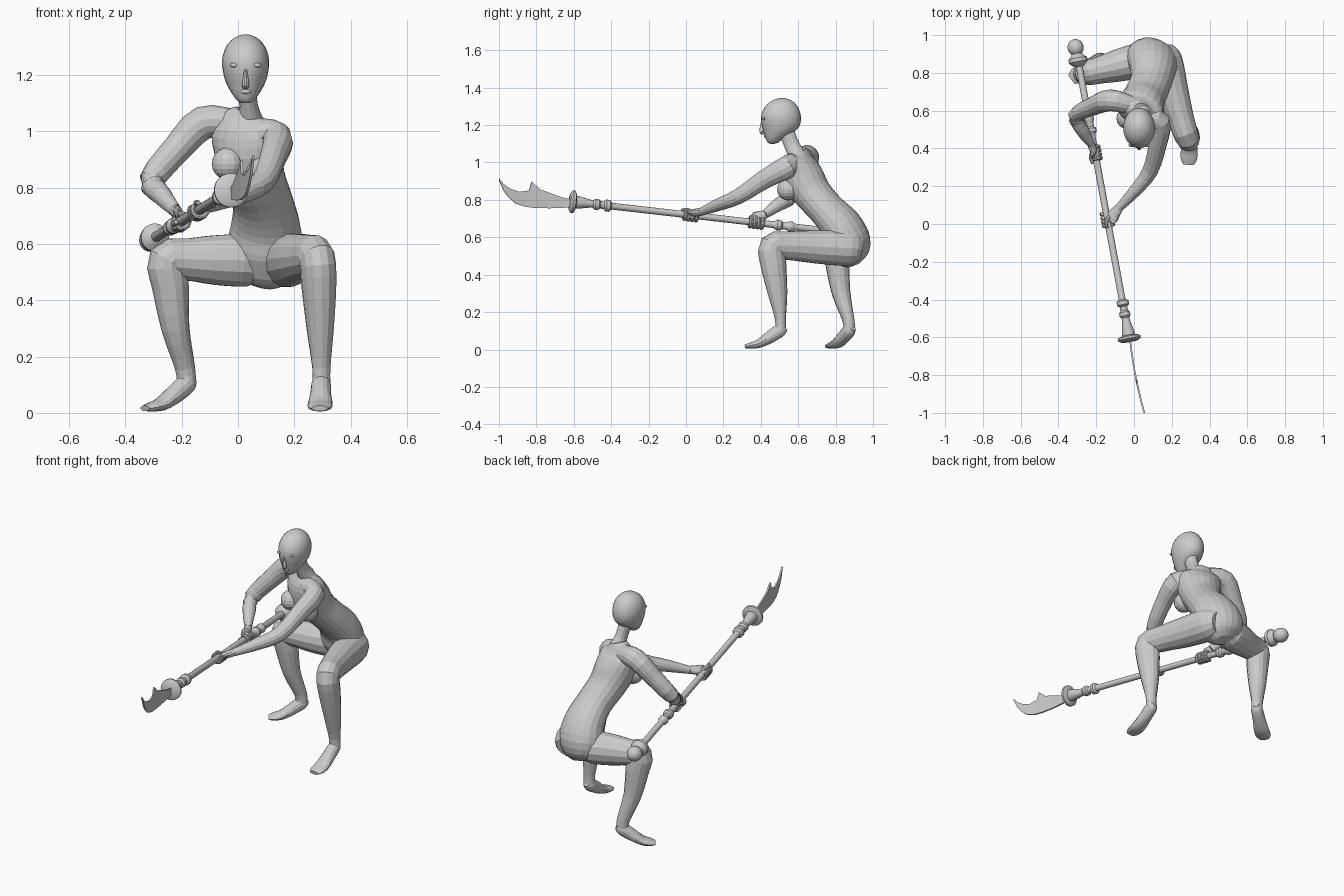
import bpy, bmesh, math
from mathutils import Vector, Matrix


def finish(name, bm, smooth=None):
    bmesh.ops.recalc_face_normals(bm, faces=bm.faces)
    me = bpy.data.meshes.new(name)
    bm.to_mesh(me)
    bm.free()
    ob = bpy.data.objects.new(name, me)
    bpy.context.collection.objects.link(ob)
    if smooth:
        bpy.ops.object.select_all(action='DESELECT')
        ob.select_set(True)
        bpy.context.view_layer.objects.active = ob
        bpy.ops.object.shade_smooth_by_angle(angle=math.radians(smooth))
    return ob


def catmull(pts, k):
    out = []
    for i in range(len(pts) - 1):
        p0, p1 = pts[max(i - 1, 0)], pts[i]
        p2, p3 = pts[i + 1], pts[min(i + 2, len(pts) - 1)]
        for j in range(k):
            t = j / k
            out.append([0.5 * (2 * b + (c - a) * t + (2 * a - 5 * b + 4 * c - d) * t * t
                               + (3 * b - a - 3 * c + d) * t ** 3)
                        for a, b, c, d in zip(p0, p1, p2, p3)])
    return out + [list(pts[-1])]


def tube(name, pts, side, n=14, k=3, axis=None, smooth=None):
    """Skin elliptical rings (x, y, z, half width, half depth) along a curved path."""
    pts = catmull(pts, k)
    bm = bmesh.new()
    rings = []
    for i, p in enumerate(pts):
        c = Vector(p[:3])
        t = Vector(axis) if axis else (Vector(pts[min(i + 1, len(pts) - 1)][:3])
                                       - Vector(pts[max(i - 1, 0)][:3]))
        t.normalize()
        a = Vector(side)
        a = (a - t * a.dot(t)).normalized()
        b = t.cross(a)
        rings.append([bm.verts.new(c + a * p[3] * math.cos(w) + b * p[4] * math.sin(w))
                      for w in (2 * math.pi * j / n for j in range(n))])
    for r, s in zip(rings, rings[1:]):
        for j in range(n):
            bm.faces.new((r[j], r[(j + 1) % n], s[(j + 1) % n], s[j]))
    bm.faces.new(rings[0])
    bm.faces.new(rings[-1])
    return finish(name, bm, smooth)


def ball(name, c, scale, rot=Matrix(), smooth=None):
    bm = bmesh.new()
    bmesh.ops.create_uvsphere(bm, u_segments=16, v_segments=10, radius=1,
                              matrix=Matrix.Translation(c) @ rot @ Matrix.Diagonal((*scale, 1)))
    return finish(name, bm, smooth)


# torso, leaning forward and turned towards the weapon
tube("torso", [(.085, .895, .455, .05, .04), (.09, .885, .49, .11, .085), (.095, .87, .57, .14, .115),
               (.10, .83, .66, .128, .108), (.09, .755, .745, .112, .095), (.06, .68, .83, .112, .10),
               (.04, .63, .91, .122, .11), (.03, .605, .99, .13, .09), (.03, .60, 1.04, .10, .06),
               (.038, .595, 1.07, .05, .045)], (1, -.4, -.25), n=20)
for tag, c in (("right", (-.035, .56, .885)), ("left", (.085, .545, .855))):
    ball(tag + "_breast", c, (.058, .058, .058))

# neck and head
tube("neck", [(.045, .6, 1.03, .05, .05), (.038, .567, 1.09, .033, .042), (.03, .54, 1.16, .035, .042)], (1, 0, 0))
tube("head", [(.027, .462, 1.10, .012, .014), (.027, .466, 1.108, .028, .03), (.027, .475, 1.13, .046, .05),
              (.027, .498, 1.165, .066, .083), (.027, .507, 1.20, .078, .102), (.027, .508, 1.25, .084, .106),
              (.027, .51, 1.30, .070, .086), (.027, .513, 1.332, .041, .05), (.027, .515, 1.345, .008, .01)],
     (1, 0, 0), n=24, axis=(0, 0, 1), smooth=30)
tube("nose", [(.027, .41, 1.235, .006, .005), (.027, .407, 1.20, .008, .01), (.027, .405, 1.165, .013, .014),
              (.027, .418, 1.155, .008, .006)], (1, 0, 0), n=10)
ball("lips", (.027, .426, 1.142), (.02, .009, .009))
for tag, s in (("right", -1), ("left", 1)):
    ball(tag + "_eye", (.027 + s * .04, .417, 1.235), (.016, .009, .008))

# arms
tube("right_arm", [(-.02, .63, 1.03, .05, .05), (-.125, .655, 1.03, .058, .06), (-.215, .625, .94, .05, .052),
                   (-.305, .575, .828, .04, .046), (-.272, .495, .775, .036, .036), (-.225, .42, .722, .02, .024)],
     (0, 1, .3))
tube("left_arm", [(.05, .57, 1.0, .05, .05), (.137, .54, .975, .056, .062), (.125, .42, .91, .048, .052),
                  (.085, .28, .818, .042, .042), (.005, .175, .775, .033, .034), (-.08, .085, .738, .022, .022)],
     (1, 0, 0))

# legs, bent in a deep squat
tube("left_leg", [(.15, .93, .53, .06, .06), (.165, .87, .54, .09, .095), (.205, .70, .548, .084, .09),
                  (.25, .55, .555, .07, .078), (.28, .462, .548, .064, .074), (.287, .468, .45, .061, .07),
                  (.292, .49, .30, .048, .053), (.296, .505, .16, .033, .029), (.296, .505, .10, .033, .032)],
     (.94, .35, 0))
tube("right_leg", [(.08, .91, .53, .06, .06), (.03, .87, .54, .09, .093), (-.08, .84, .543, .086, .09),
                   (-.18, .815, .545, .072, .076), (-.25, .80, .54, .066, .072), (-.24, .81, .45, .063, .066),
                   (-.222, .83, .30, .05, .05), (-.188, .868, .16, .032, .036), (-.183, .872, .10, .033, .034)],
     (.28, -.96, 0))

# feet, heels raised


def foot(name, heel, toe):
    h, e = Vector(heel), Vector(toe)
    d = e - h
    rows = [(0, .12, .018, .02), (.12, .105, .034, .036), (.37, .068, .037, .034),
            (.65, .032, .044, .024), (.87, .021, .043, .016), (1, .016, .028, .01)]
    tube(name, [(h.x + d.x * t, h.y + d.y * t, z, w, r) for t, z, w, r in rows], (-d.y, d.x, 0))


foot("left_foot", (.296, .532, 0), (.29, .315, 0))
foot("right_foot", (-.16, .89, 0), (-.33, .765, 0))

# polearm shaft: lathed profile (distance from guard, radius) along its axis
guard, pommel = Vector((-.025, -.605, .79)), Vector((-.308, .93, .615))
axis = (pommel - guard).normalized()
turn = axis.to_track_quat('Z', 'Y').to_matrix().to_4x4()


def lathe(name, prof, n=16):
    bm = bmesh.new()
    vs = [bm.verts.new((r, 0, d)) for d, r in prof]
    es = [bm.edges.new(p) for p in zip(vs, vs[1:])]
    bmesh.ops.spin(bm, geom=vs + es, axis=(0, 0, 1), cent=(0, 0, 0), angle=2 * math.pi, steps=n)
    bmesh.ops.remove_doubles(bm, verts=bm.verts, dist=1e-5)
    bm.transform(Matrix.Translation(guard) @ turn)
    return finish(name, bm, 35)


def bulge(d, r=.029):
    return [(d - .02, .02), (d - .01, r), (d + .01, r), (d + .02, .02)]


lathe("guard", [(-.016, 0), (-.016, .045), (-.006, .061), (.006, .061), (.014, .045), (.014, 0)], 24)
lathe("shaft", [(0, 0), (0, .033), (.03, .034), (.09, .022)] + bulge(.13) + bulge(.19, .032) +
      [(.22, .018), (1.09, .018)] + bulge(1.125) + bulge(1.19, .027) + [(1.22, .018), (1.5, .018), (1.5, 0)])
lathe("pommel_collar", [(1.47, .018), (1.48, .034), (1.495, .05), (1.515, .05), (1.53, .034), (1.54, .028)], 20)
lathe("pommel", [(1.575 - .045 * math.cos(a), .043 * math.sin(a)) for a in (math.pi * i / 10 for i in range(11))], 20)

# curved blade: pairs of back and edge points (y, z, y, z)
stations = [(-.60, .80, -.60, .762), (-.66, .812, -.66, .757), (-.73, .838, -.73, .755), (-.78, .856, -.78, .756),
            (-.825, .897, -.81, .757), (-.84, .85, -.86, .763), (-.89, .843, -.91, .78), (-.94, .86, -.95, .815),
            (-.975, .885, -.975, .85), (-1.0, .914, -.999, .905)]
bm = bmesh.new()


def blade_x(y):
    s = -.6 - y
    return -.022 + .1 * s + .23 * s * s


rows = []
for yu, zu, yl, zl in stations:
    rows.append([bm.verts.new((blade_x(y), y, z)) for y, z in ((yu, zu), (yl, zl))])
for r, s in zip(rows, rows[1:]):
    bm.faces.new((r[0], r[1], s[1], s[0]))
blade = finish("blade", bm)
mod = blade.modifiers.new("thickness", 'SOLIDIFY')
mod.thickness, mod.offset = .009, 0

# hands gripping the shaft: palm, curled fingers and thumb


def hand(name, y, wrist):
    c = guard.lerp(pommel, (y - guard.y) / (pommel.y - guard.y))
    w = Vector(wrist)
    out = (w - c) - axis * (w - c).dot(axis)
    out.normalize()
    perp = axis.cross(out)
    p = c + out * .022
    side = tuple(axis)
    tube(name + "_palm", [(*w, .024, .021), (*(w.lerp(p, .55)), .032, .02), (*p, .038, .017),
                          (*(c + out * .012 + perp * .02), .03, .012)], side, n=12)
    for i in range(4):
        f = c + axis * (i - 1.5) * .021
        pts = []
        for j in range(9):
            a = math.radians(-20 + j * 32)
            pts.append((*(f + (out * math.cos(a) + perp * math.sin(a)) * .027), .0105, .009))
        tube(f"{name}_finger_{i + 1}", pts, side, n=8, k=1)
    tube(name + "_thumb", [(*(c + out * .026 + axis * .02), .012, .011), (*(c - perp * .028 - axis * .015), .011, .01),
                           (*(c - perp * .024 - axis * .05), .008, .008)], tuple(out), n=8)


hand("left_hand", .025, (-.08, .085, .738))
hand("right_hand", .375, (-.225, .42, .722))
